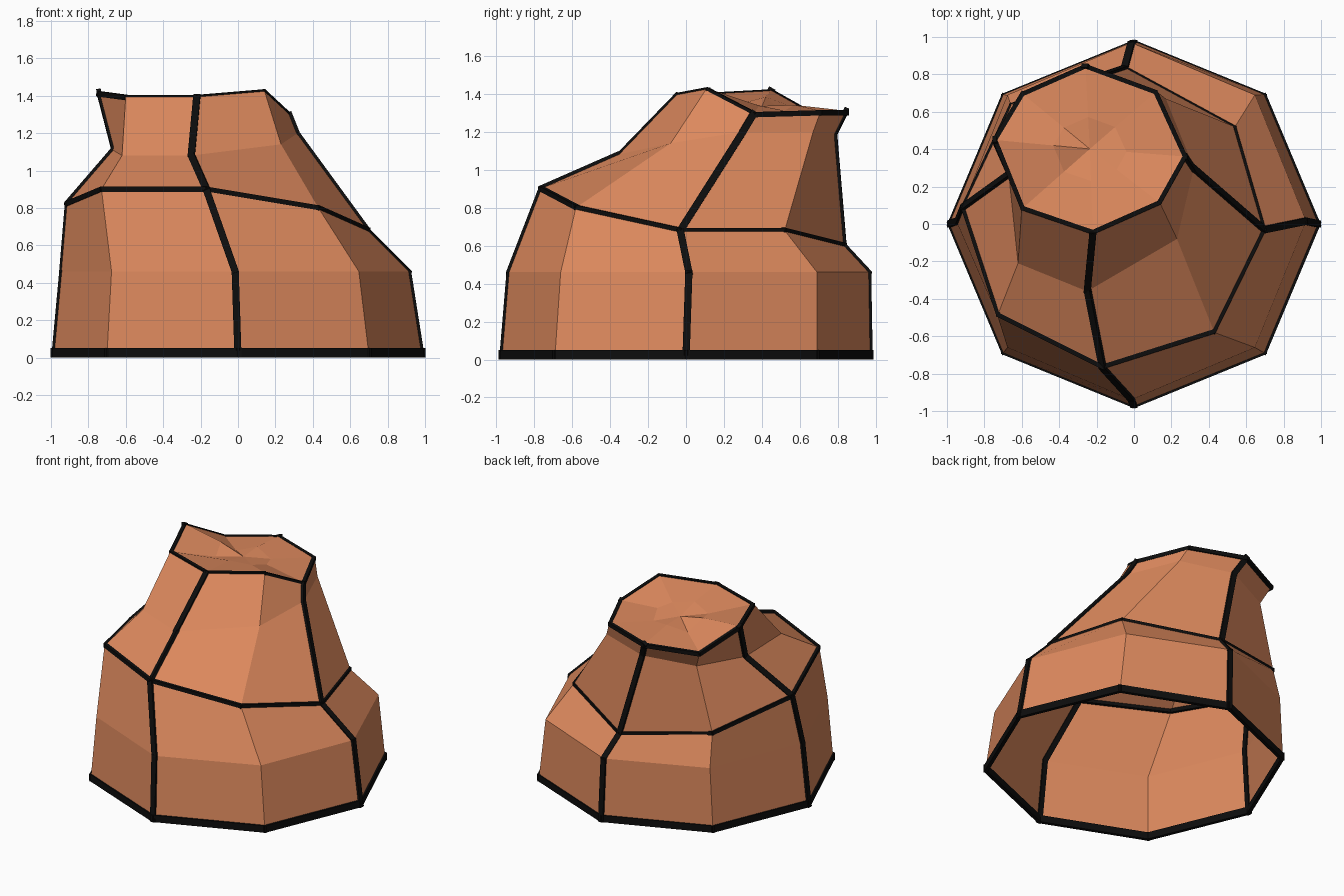
import bpy, bmesh, math
from mathutils import Vector

cube = bpy.data.objects.get("Cube")
if cube:
    bpy.data.objects.remove(cube, do_unlink=True)

SIDES = 8


def material(name, rgb):
    mat = bpy.data.materials.new(name)
    mat.use_nodes = True
    color = (*rgb, 1)
    mat.diffuse_color = color
    bsdf = mat.node_tree.nodes["Principled BSDF"]
    bsdf.inputs["Base Color"].default_value = color
    bsdf.inputs["Roughness"].default_value = 0.9
    return mat


clay = material("clay orange", (0.72, 0.25, 0.11))
black = material("seam black", (0.004, 0.004, 0.004))


def finish(name, bm, mat):
    mesh = bpy.data.meshes.new(name)
    bm.to_mesh(mesh)
    bm.free()
    mesh.materials.append(mat)
    obj = bpy.data.objects.new(name, mesh)
    bpy.context.collection.objects.link(obj)
    return obj


def oval(cx, cy, rx, ry, z):
    turns = [math.tau * i / SIDES for i in range(SIDES)]
    return [Vector((cx + rx * math.cos(a), cy + ry * math.sin(a), z)) for a in turns]


# Cross-sections from the base up, each starting at +x and going round to +y
base = oval(0, 0, 0.992, 0.978, 0)
belly = oval(-0.015, 0.015, 0.935, 0.955, 0.46)
waist = [Vector(p) for p in (
    (.7, -.03, .68), (.54, .52, .68), (-.05, .84, .6), (-.66, .64, .69),
    (-.92, .09, .82), (-.73, -.49, .9), (-.17, -.77, .9), (.43, -.58, .8))]
neck = [Vector(p) for p in (
    (.32, .3, 1.2), (.17, .67, 1.2), (-.2, .79, 1.19), (-.54, .65, 1.15),
    (-.67, .27, 1.11), (-.62, -.21, 1.08), (-.25, -.36, 1.08), (.23, -.08, 1.14))]
lip = [Vector(p) for p in (
    (.28, .36, 1.3), (.12, .71, 1.31), (-.26, .85, 1.31), (-.6, .7, 1.28),
    (-.75, .45, 1.42), (-.6, .08, 1.4), (-.22, -.05, 1.4), (.14, .11, 1.43))]
rings = [base, belly, waist, neck, lip]

# Uneven inner ring that makes the top slightly rumpled
middle = sum(lip, Vector()) / SIDES
middle.z -= 0.02
crumple = [p.lerp(middle, 0.62) + Vector((0, 0, 0.015 * (-1) ** i)) for i, p in enumerate(lip)]

# Open-bottomed stump shell
bm = bmesh.new()
loops = [[bm.verts.new(p) for p in ring] for ring in rings + [crumple]]
for low, high in zip(loops, loops[1:]):
    for i in range(SIDES):
        j = (i + 1) % SIDES
        bm.faces.new((low[i], low[j], high[j], high[i]))
peak = bm.verts.new(middle)
for i in range(SIDES):
    bm.faces.new((loops[-1][i], loops[-1][(i + 1) % SIDES], peak))
finish("stump_shell", bm, clay)


def bar(bm, a, b, outward, half, out=0.006, inside=0.018):
    """Flat bar along an edge, showing on both sides of the shell."""
    along = (b - a).normalized()
    normal = (outward - along * outward.dot(along)).normalized()
    side = along.cross(normal)
    ends = []
    for p in (a - along * half * 0.4, b + along * half * 0.4):
        ends.append([bm.verts.new(p + side * s * half + normal * n)
                     for s, n in ((-1, -inside), (1, -inside), (1, out), (-1, out))])
    first, last = ends
    bm.faces.new(first[::-1])
    bm.faces.new(last)
    for i in range(4):
        j = (i + 1) % 4
        bm.faces.new((first[i], first[j], last[j], last[i]))
    bmesh.ops.recalc_face_normals(bm, faces=bm.faces)


def hoop(name, ring, half):
    bm = bmesh.new()
    centre = sum(ring, Vector()) / SIDES
    for i in range(SIDES):
        a, b = ring[i], ring[(i + 1) % SIDES]
        radial = (a + b) / 2 - centre
        radial.z = 0
        bar(bm, a, b, radial, half)
    finish(name, bm, black)


# Horizontal bands
hoop("base_band", [p + Vector((0, 0, 0.025)) for p in base], 0.025)
hoop("waist_band", waist, 0.014)
hoop("lip_band", [p - Vector((0, 0, 0.01)) for p in lip], 0.014)

# Four seams running up alternate corners
for corner, name in ((0, "left_seam"), (2, "back_seam"), (4, "right_seam"), (6, "front_seam")):
    bm = bmesh.new()
    for low, high in zip(rings, rings[1:]):
        radial = low[corner] - sum(low, Vector()) / SIDES
        radial.z = 0
        bar(bm, low[corner], high[corner], radial, 0.019)
    for v in bm.verts:
        v.co.z = max(v.co.z, 0)
    finish(name, bm, black)
